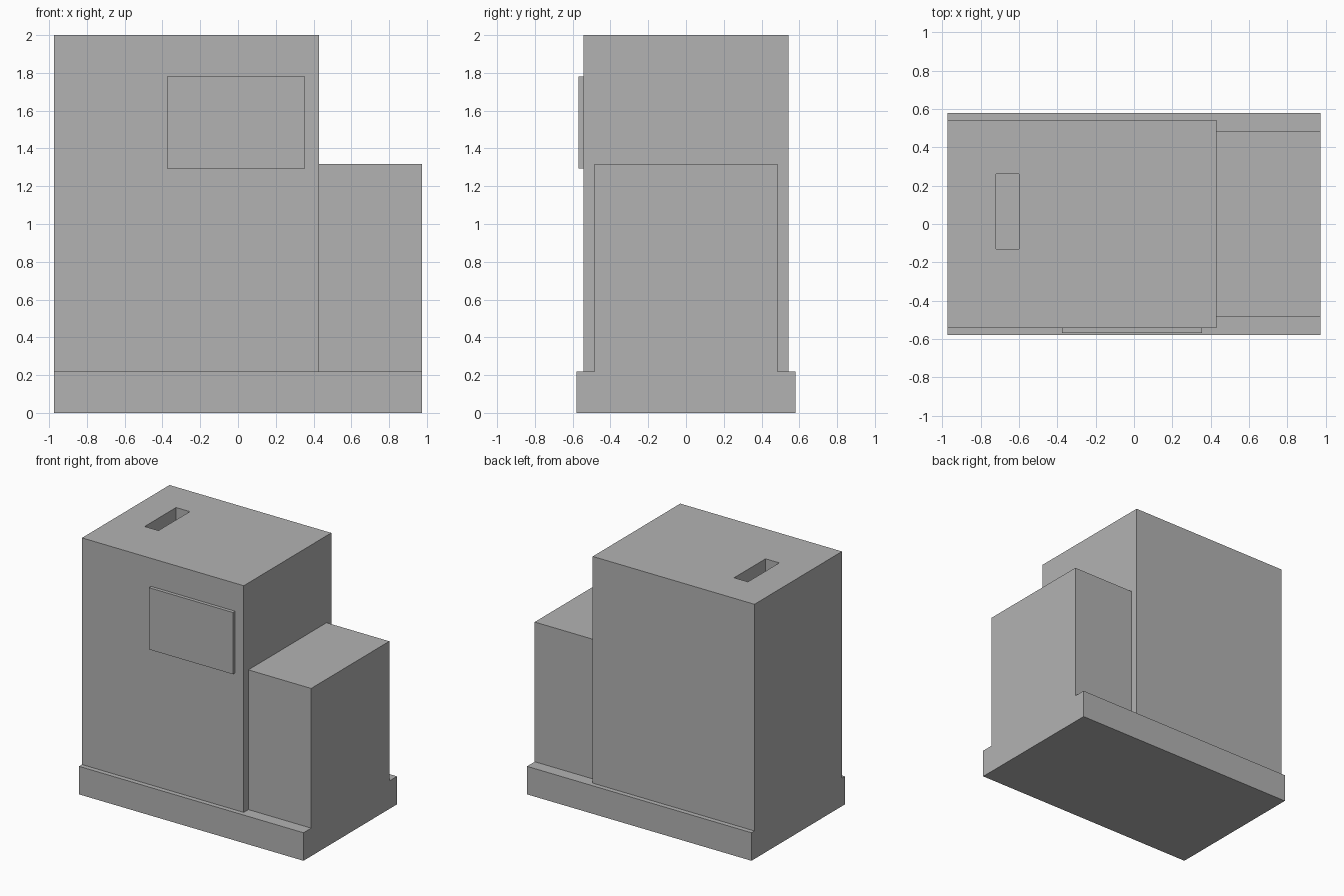
import bpy
import bmesh
from mathutils import Vector

cube = bpy.data.objects.get("Cube")
if cube:
    bpy.data.objects.remove(cube, do_unlink=True)

# One plain grey for everything
GREY = (0.45, 0.45, 0.45, 1.0)
grey = bpy.data.materials.new("plain_grey")
grey.use_nodes = True
grey.diffuse_color = GREY
grey.node_tree.nodes["Principled BSDF"].inputs["Base Color"].default_value = GREY


def box(name, low, high, edit=None):
    """Axis-aligned box between two corners, optionally edited in bmesh."""
    low, high = Vector(low), Vector(high)
    bm = bmesh.new()
    bmesh.ops.create_cube(bm, size=1)
    bmesh.ops.scale(bm, vec=high - low, verts=bm.verts)
    bmesh.ops.translate(bm, vec=(low + high) / 2, verts=bm.verts)
    if edit:
        edit(bm)
    bmesh.ops.recalc_face_normals(bm, faces=bm.faces)
    mesh = bpy.data.meshes.new(name)
    bm.to_mesh(mesh)
    bm.free()
    mesh.materials.append(grey)
    obj = bpy.data.objects.new(name, mesh)
    bpy.context.collection.objects.link(obj)
    return obj


# Rectangular slot sunk into the top of the body
SLOT_X, SLOT_Y, SLOT_DEPTH = (-0.72, -0.60), (-0.13, 0.26), 0.2


def sink_slot(bm):
    for axis, cuts in (((1, 0, 0), SLOT_X), ((0, 1, 0), SLOT_Y)):
        for at in cuts:
            bmesh.ops.bisect_plane(bm, geom=bm.verts[:] + bm.edges[:] + bm.faces[:],
                                   plane_co=Vector(axis) * at, plane_no=axis)
    bm.normal_update()
    slot = []
    for f in bm.faces:
        c = f.calc_center_median()
        if (f.normal.z > 0.9 and SLOT_X[0] < c.x < SLOT_X[1]
                and SLOT_Y[0] < c.y < SLOT_Y[1]):
            slot.append(f)
    floor = bmesh.ops.extrude_discrete_faces(bm, faces=slot)["faces"]
    verts = {v for f in floor for v in f.verts}
    bmesh.ops.translate(bm, vec=(0, 0, -SLOT_DEPTH), verts=list(verts))


# Base, tall body, lower side box and front panel
box("base", (-0.975, -0.58, 0), (0.975, 0.58, 0.22))
box("main_body", (-0.975, -0.543, 0.22), (0.43, 0.543, 2.0), sink_slot)
box("side_box", (0.43, -0.485, 0.22), (0.975, 0.485, 1.317))
box("front_panel", (-0.375, -0.57, 1.295), (0.355, -0.543, 1.78))
